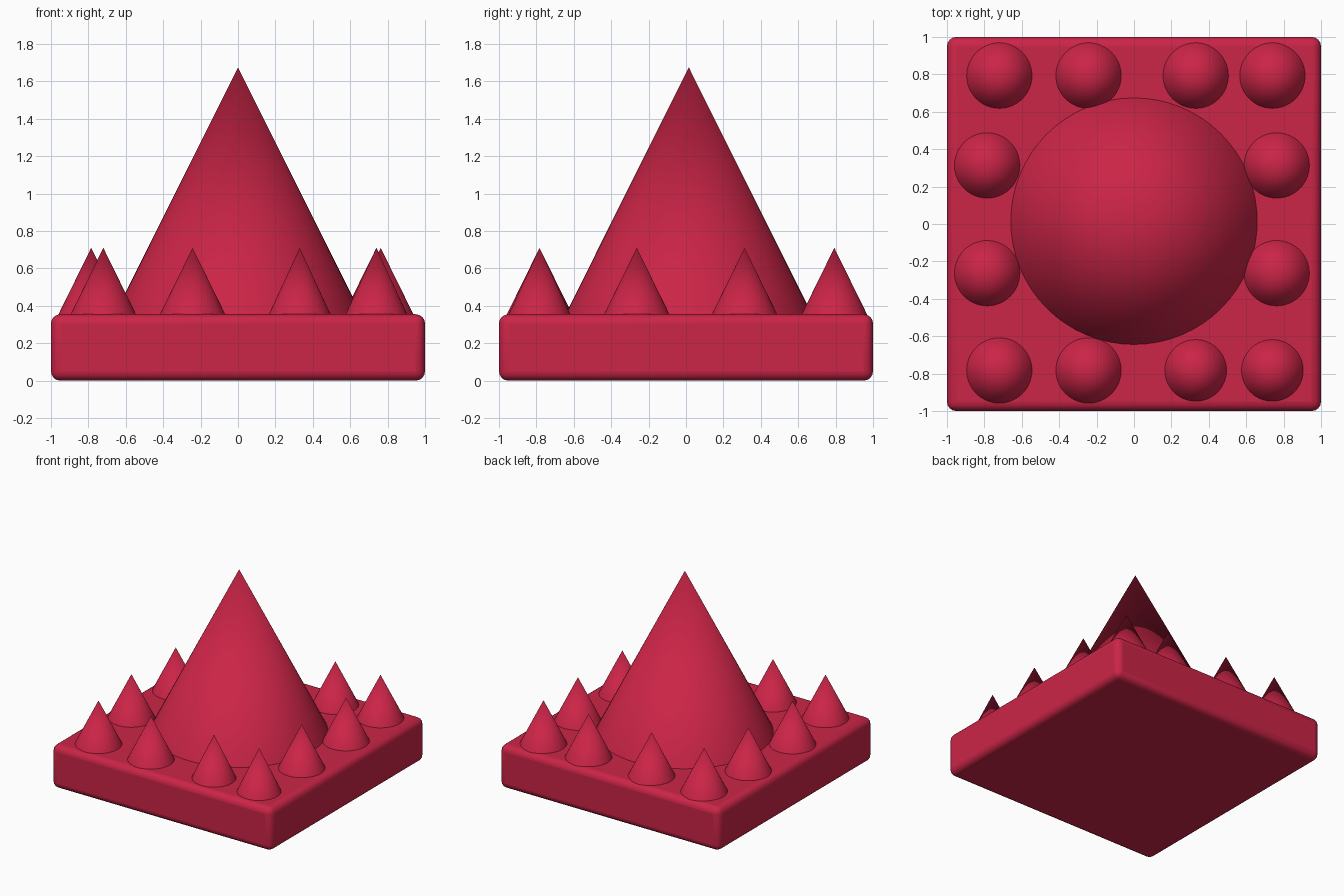
import bpy
import math

cube = bpy.data.objects.get("Cube")
if cube:
    bpy.data.objects.remove(cube, do_unlink=True)

PLATE_TOP = 0.355

red = bpy.data.materials.new("crimson red")
red.use_nodes = True
red.diffuse_color = (0.6, 0.018, 0.063, 1)
red.node_tree.nodes["Principled BSDF"].inputs["Base Color"].default_value = red.diffuse_color


def finish(name):
    obj = bpy.context.object
    obj.name = name
    obj.data.materials.append(red)
    bpy.ops.object.shade_smooth_by_angle(angle=math.radians(40))
    return obj


def add_cone(name, x, y, radius, base, tip):
    bpy.ops.mesh.primitive_cone_add(vertices=64, radius1=radius, radius2=0, depth=tip - base,
                                    location=(x, y, (base + tip) / 2))
    return finish(name)


# Square plate with rounded edges
bpy.ops.mesh.primitive_cube_add(size=1, location=(0, 0, PLATE_TOP / 2))
plate = bpy.context.object
plate.scale = (2, 2, PLATE_TOP)
bpy.ops.object.transform_apply(location=False, rotation=False, scale=True)
bevel = plate.modifiers.new("rounded_edges", 'BEVEL')
bevel.width = 0.05
bevel.segments = 4
finish("base_plate")

# Large central spike
add_cone("central_spike", 0, 0.015, 0.66, 0.353, 1.675)

# Ring of small spikes: a row at the back and front, a pair on each side
row = (-0.72, -0.243, 0.33, 0.74)
ring = [("back", x, 0.793, 0.177) for x in row]
ring += [("front", x, -0.783, 0.177 if x < 0 else 0.167) for x in row]
ring += [(side, x, y, 0.177) for side, x in (("right", -0.785), ("left", 0.763))
         for y in (0.313, -0.263)]
for i, (side, x, y, radius) in enumerate(ring):
    add_cone(f"{side}_small_spike_{i + 1}", x, y, radius, 0.35, 0.71)
